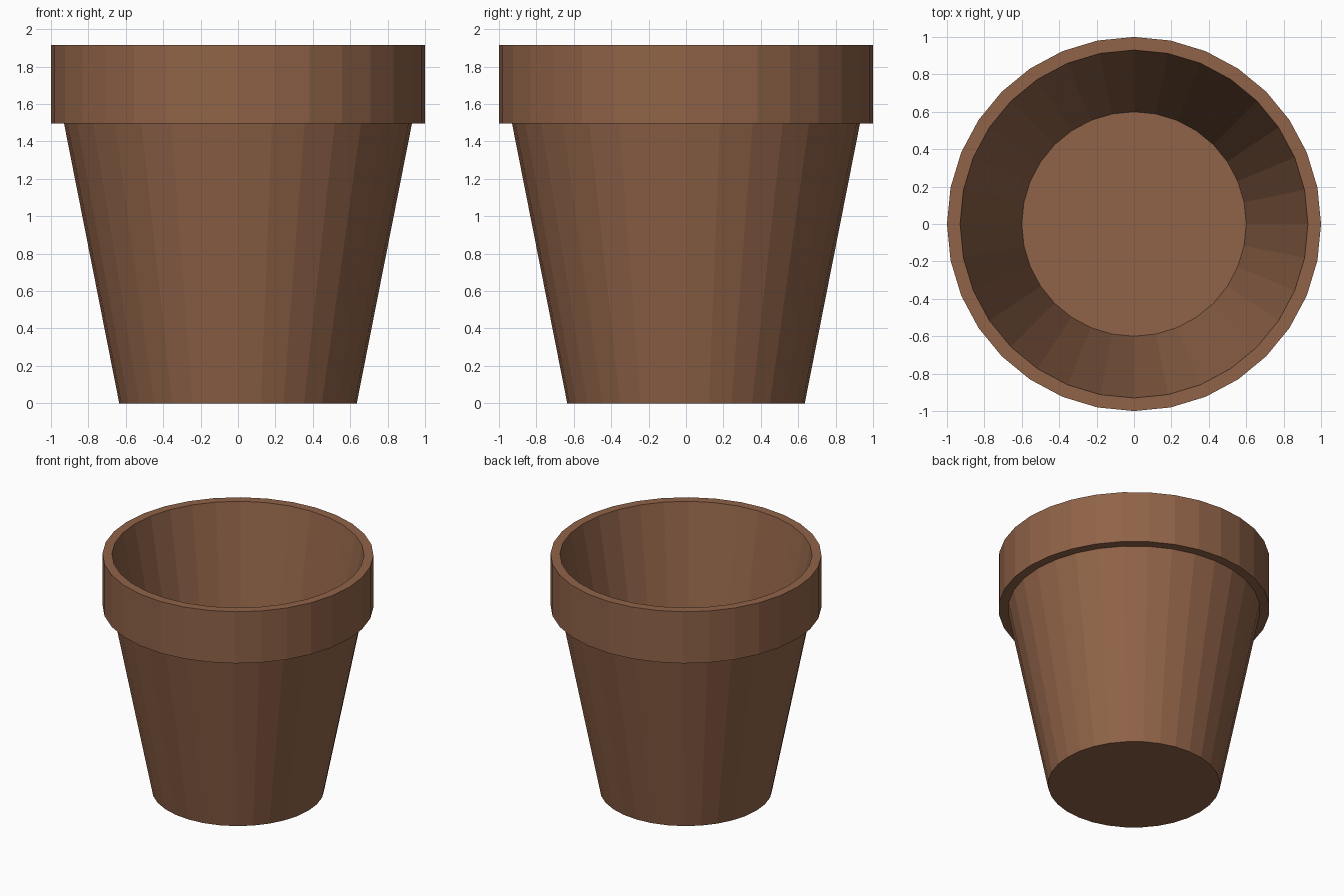
import bpy, bmesh
from math import cos, sin, tau

if "Cube" in bpy.data.objects:
    bpy.data.objects.remove(bpy.data.objects["Cube"])

SIDES = 32

# Wall profile (radius, height): outer foot, body, rim, inner wall, inner floor
PROFILE = [(0.635, 0), (0.93, 1.495), (1.0, 1.495),
           (1.0, 1.915), (0.93, 1.915), (0.6, 0.2)]


def lathe(name, profile, sides):
    bm = bmesh.new()
    rings = [[bm.verts.new((r * cos(tau * i / sides), r * sin(tau * i / sides), z))
              for i in range(sides)] for r, z in profile]
    for low, high in zip(rings, rings[1:]):
        for i in range(sides):
            j = (i + 1) % sides
            bm.faces.new((low[i], low[j], high[j], high[i]))
    # Underside and inner floor
    bm.faces.new(rings[0][::-1])
    bm.faces.new(rings[-1])
    mesh = bpy.data.meshes.new(name)
    bm.to_mesh(mesh)
    bm.free()
    obj = bpy.data.objects.new(name, mesh)
    bpy.context.collection.objects.link(obj)
    return obj


# Flat-shaded terracotta pot
pot = lathe("flower_pot", PROFILE, SIDES)
clay = bpy.data.materials.new("terracotta")
clay.diffuse_color = (0.28, 0.125, 0.065, 1)
clay.use_nodes = True
clay.node_tree.nodes["Principled BSDF"].inputs["Base Color"].default_value = clay.diffuse_color
pot.data.materials.append(clay)
